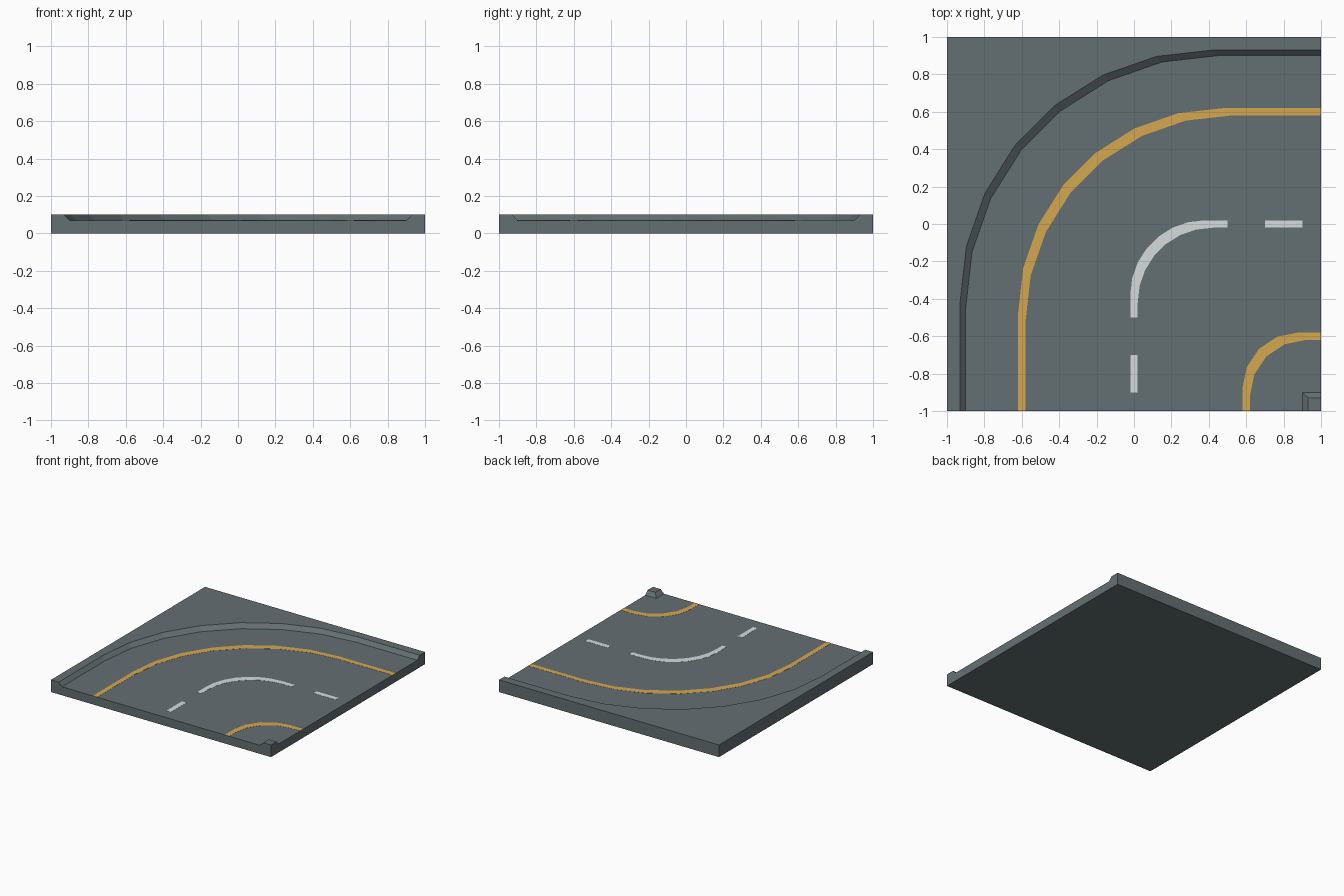
import bpy, bmesh, math

if "Cube" in bpy.data.objects:
    bpy.data.objects.remove(bpy.data.objects["Cube"])

ROAD, TOP = 0.07, 0.10   # road surface and kerb heights


def material(name, rgb):
    m = bpy.data.materials.new(name)
    m.diffuse_color = (*rgb, 1)
    m.use_nodes = True
    m.node_tree.nodes["Principled BSDF"].inputs["Base Color"].default_value = m.diffuse_color
    return m


SLATE = material("slate_asphalt", (0.127, 0.159, 0.171))
YELLOW = material("yellow_paint", (0.66, 0.386, 0.08))
WHITE = material("white_paint", (0.66, 0.71, 0.72))


def finish(name, bm, mat):
    bmesh.ops.remove_doubles(bm, verts=bm.verts, dist=1e-5)
    bmesh.ops.recalc_face_normals(bm, faces=bm.faces)
    me = bpy.data.meshes.new(name)
    bm.to_mesh(me)
    bm.free()
    me.materials.append(mat)
    ob = bpy.data.objects.new(name, me)
    bpy.context.collection.objects.link(ob)


def bend(c, r, n, end=1.0):
    """Straight, quarter arc about (c, -c), straight."""
    arc = []
    for i in range(n + 1):
        a = math.pi / 2 * i / n
        arc.append((c - r * math.cos(a), -c + r * math.sin(a)))
    return [(c - r, -end)] + arc + [(end, r - c)]


def face(bm, pts):
    bm.faces.new([bm.verts.new(p) for p in pts])


def flat(bm, pts, z):
    face(bm, [(x, y, z) for x, y in pts])


def strip(bm, a, za, b, zb):
    for i in range(len(a) - 1):
        face(bm, [(*a[i], za), (*a[i + 1], za), (*b[i + 1], zb), (*b[i], zb)])


# Road tile: slab, outer kerb and small inner corner kerb as one closed mesh
bm = bmesh.new()
kerb_low, kerb_high = bend(0.45, 1.35, 7), bend(0.42, 1.35, 7)
post_low = [(0.9, -1), (0.9, -0.9), (1, -0.9)]
post_high = [(0.93, -1), (0.93, -0.93), (1, -0.93)]
flat(bm, kerb_low + post_low[::-1], ROAD)
flat(bm, kerb_high + [(1, 1), (-1, 1), (-1, -1)], TOP)
flat(bm, post_high + [(1, -1)], TOP)
strip(bm, kerb_low, ROAD, kerb_high, TOP)
strip(bm, post_low, ROAD, post_high, TOP)
flat(bm, [(-1, -1), (1, -1), (1, 1), (-1, 1)], 0)
# walls: front and right follow the road profile, left and back are plain
profile = [(-1, 0), (1, 0), (1, TOP), (0.93, TOP), (0.9, ROAD),
           (-0.9, ROAD), (-0.93, TOP), (-1, TOP)]
face(bm, [(t, -1, z) for t, z in profile])
face(bm, [(1, -t, z) for t, z in profile])
rect = [(-1, 0), (1, 0), (1, TOP), (-1, TOP)]
face(bm, [(-1, t, z) for t, z in rect])
face(bm, [(t, 1, z) for t, z in rect])
finish("road_tile", bm, SLATE)


# Painted markings: thin plates on the road surface
def marking(name, outer, inner, mat):
    bm = bmesh.new()
    lo, hi = ROAD - 0.001, ROAD + 0.001
    strip(bm, outer, hi, inner, hi)
    strip(bm, outer, lo, inner, lo)
    strip(bm, outer, lo, outer, hi)
    strip(bm, inner, lo, inner, hi)
    for i in (0, -1):
        face(bm, [(*outer[i], lo), (*inner[i], lo), (*inner[i], hi), (*outer[i], hi)])
    finish(name, bm, mat)


marking("outer_edge_line", bend(0.48, 1.1, 7), bend(0.52, 1.1, 7), YELLOW)
marking("inner_edge_line", bend(0.88, 0.3, 4), bend(0.92, 0.3, 4), YELLOW)
marking("centre_curve_dash", bend(0.38, 0.4, 7, 0.5), bend(0.42, 0.4, 7, 0.5), WHITE)
marking("front_dash", [(-0.02, -0.9), (-0.02, -0.7)], [(0.02, -0.9), (0.02, -0.7)], WHITE)
marking("right_dash", [(0.7, 0.02), (0.9, 0.02)], [(0.7, -0.02), (0.9, -0.02)], WHITE)
